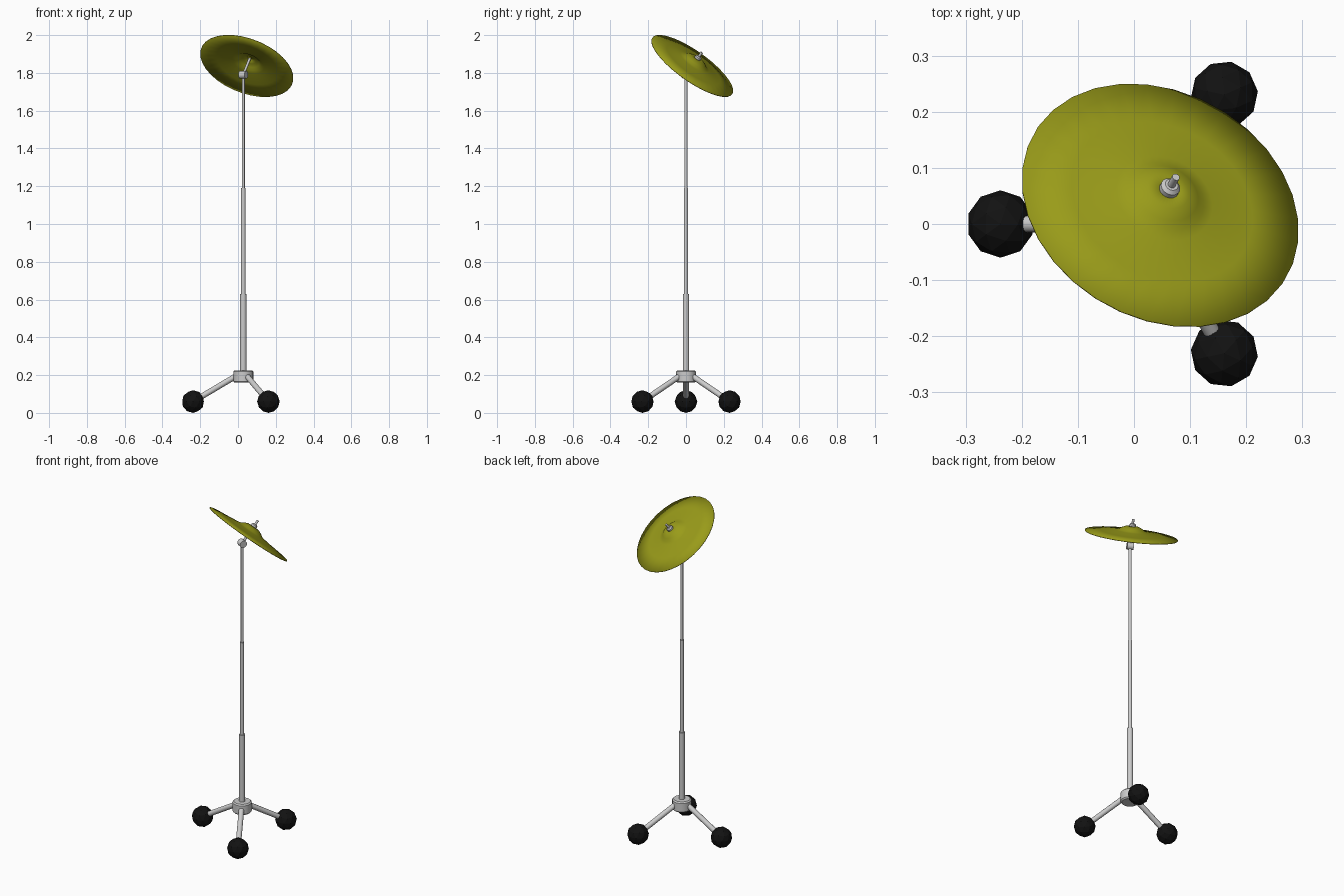
import bpy, bmesh, math
from mathutils import Vector, Matrix

cube = bpy.data.objects.get("Cube")
if cube:
    bpy.data.objects.remove(cube, do_unlink=True)


def material(name, rgb, roughness):
    m = bpy.data.materials.new(name)
    m.use_nodes = True
    m.diffuse_color = (*rgb, 1)
    node = m.node_tree.nodes["Principled BSDF"]
    node.inputs["Base Color"].default_value = (*rgb, 1)
    node.inputs["Roughness"].default_value = roughness
    return m


STEEL = material("light steel", (0.6, 0.6, 0.6), 0.4)
BRASS = material("olive brass", (0.32, 0.33, 0.01), 0.4)
RUBBER = material("black rubber", (0.006, 0.006, 0.006), 0.8)

UP = Vector((0, 0, 1))
AXIS_X = 0.028
JOINT = Vector((AXIS_X, 0, 1.79))
TILT = Vector((0.308, 0.55, 0.776)).normalized()


def lathe(name, profile, origin, axis, mat, segments=24, smooth=True):
    """Revolve (radius, height) points around an axis through origin."""
    bm = bmesh.new()
    verts = [bm.verts.new((r, 0, h)) for r, h in profile]
    edges = [bm.edges.new(pair) for pair in zip(verts, verts[1:])]
    bmesh.ops.spin(bm, geom=verts + edges, cent=(0, 0, 0), axis=UP,
                   angle=math.tau, steps=segments, use_merge=True)
    bmesh.ops.remove_doubles(bm, verts=bm.verts, dist=0.0001)
    bmesh.ops.recalc_face_normals(bm, faces=bm.faces)
    turn = UP.rotation_difference(axis).to_matrix().to_4x4()
    bm.transform(Matrix.Translation(origin) @ turn)
    return finish(name, bm, mat, smooth)


def finish(name, bm, mat, smooth):
    mesh = bpy.data.meshes.new(name)
    bm.to_mesh(mesh)
    bm.free()
    mesh.materials.append(mat)
    ob = bpy.data.objects.new(name, mesh)
    bpy.context.collection.objects.link(ob)
    if smooth:
        bpy.ops.object.select_all(action="DESELECT")
        ob.select_set(True)
        bpy.context.view_layer.objects.active = ob
        bpy.ops.object.shade_smooth_by_angle(angle=math.radians(35))
    return ob


def rod(name, start, end, radius, mat=STEEL, segments=16):
    start, end = Vector(start), Vector(end)
    length = (end - start).length
    return lathe(name, [(0, 0), (radius, 0), (radius, length), (0, length)],
                 start, end - start, mat, segments)


# Telescoping pole
for name, low, high, radius in (("lower_pole", 0.18, 0.63, 0.017),
                                ("middle_pole", 0.6, 1.19, 0.0115),
                                ("upper_pole", 1.16, 1.79, 0.008)):
    rod(name, (AXIS_X, 0, low), (AXIS_X, 0, high), radius)

# Chamfered hub where the legs meet
lathe("leg_hub", [(0, 0), (0.046, 0), (0.053, 0.007), (0.053, 0.058),
                  (0.046, 0.065), (0, 0.065)], (AXIS_X, 0, 0.16), UP, STEEL)

# Three legs with ball feet
for side, turn in (("right", 0), ("front_left", 120), ("back_left", -120)):
    place = Matrix.Translation((AXIS_X, 0, 0)) @ Matrix.Rotation(math.radians(turn), 4, "Z")
    foot = Vector((-0.266, 0, 0.06))
    rod("leg_" + side, place @ Vector((-0.03, 0, 0.2)), place @ foot, 0.015)
    bm = bmesh.new()
    bmesh.ops.create_icosphere(bm, subdivisions=2, radius=0.06)
    bm.transform(place @ Matrix.Translation(foot))
    finish("foot_" + side, bm, RUBBER, False)

# Tilting joint, with its pin across the tilt direction
pin = UP.cross(TILT).normalized() * 0.018
rod("tilt_joint", JOINT - pin, JOINT + pin, 0.021, segments=20)
rod("tilt_rod", JOINT, JOINT + TILT * 0.152, 0.007)

# Cymbal: shallow bow with a raised bell, thin shell
cymbal = lathe("cymbal", [(0.259, 0), (0.17, 0.011), (0.09, 0.023), (0.072, 0.028),
                          (0.058, 0.038), (0.038, 0.047), (0.007, 0.051)],
               JOINT + TILT * 0.06, TILT, BRASS, 32)
shell = cymbal.modifiers.new("thickness", "SOLIDIFY")
shell.thickness = 0.003
shell.offset = 0

# Nut clamping the cymbal
lathe("wing_nut", [(0, 0), (0.018, 0), (0.018, 0.01), (0.012, 0.016), (0, 0.016)],
      JOINT + TILT * 0.111, TILT, STEEL, 16)
